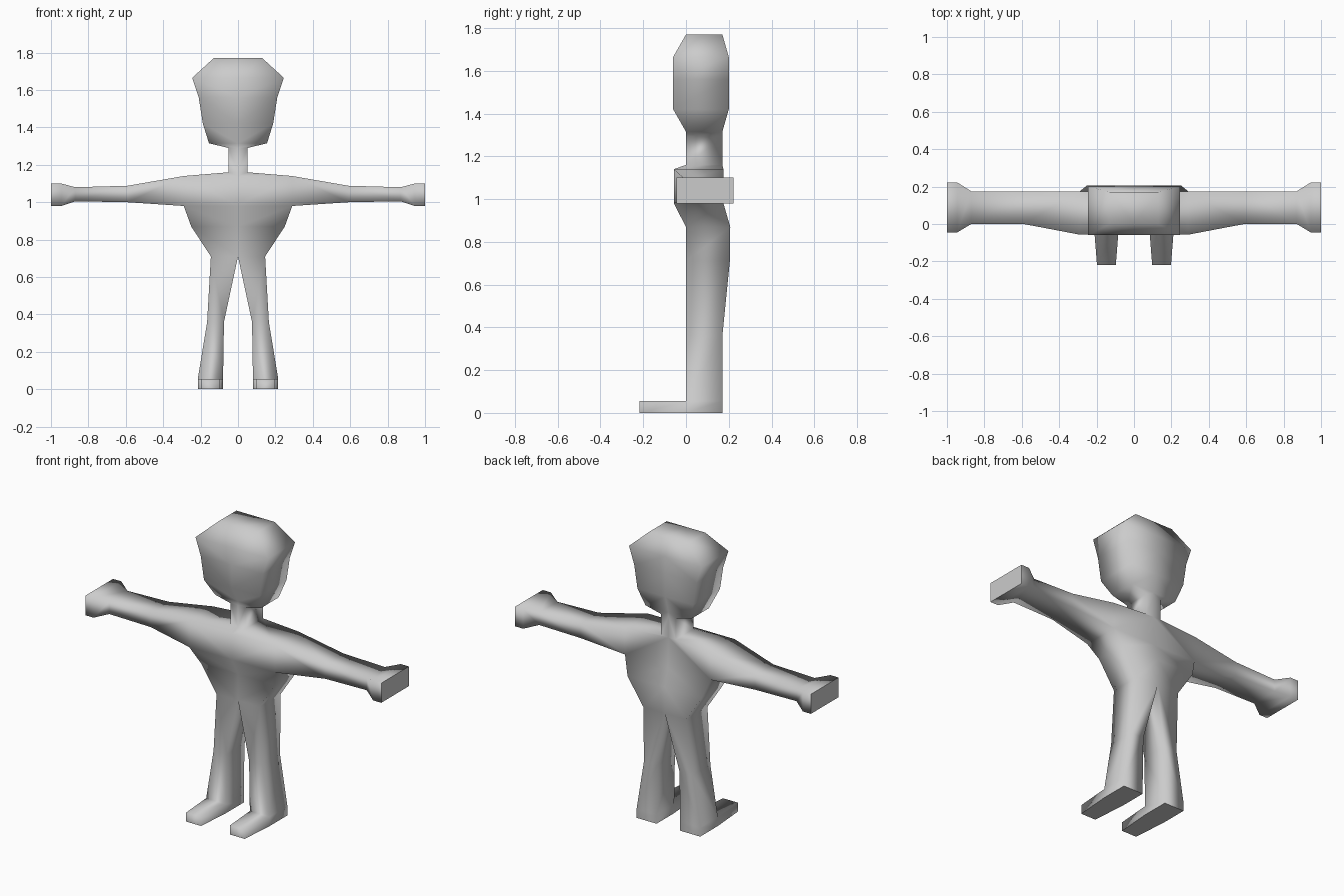
import bpy, bmesh

if "Cube" in bpy.data.objects:
    bpy.data.objects.remove(bpy.data.objects["Cube"])

bm = bmesh.new()


def face(*pts, smooth=True):
    f = bm.faces.new([bm.verts.new(p) for p in pts])
    f.smooth = smooth


def rect_z(z, x0, x1, y0, y1):
    return [(x0, y0, z), (x1, y0, z), (x1, y1, z), (x0, y1, z)]


def rect_x(x, y0, y1, z0, z1):
    return [(x, y0, z0), (x, y1, z0), (x, y1, z1), (x, y0, z1)]


def rect_y(y, x0, x1, z0, z1):
    return [(x0, y, z0), (x0, y, z1), (x1, y, z1), (x1, y, z0)]


def loft(rings, sides=(0, 1, 2, 3)):
    """Join four-cornered rings; sides picks which walls are made."""
    for a, b in zip(rings, rings[1:]):
        for i in sides:
            j = (i + 1) % 4
            face(a[i], a[j], b[j], b[i])


# Only the +x half is made; the mirror modifier adds the other.
OPEN = (0, 1, 2)  # front, outer side, back

# Leg, with the front of its lowest band left open for the foot
ankle = [rect_z(0, .08, .215, 0, .17), rect_z(.055, .08, .215, 0, .17)]
loft(ankle, (1, 2, 3))
loft([ankle[1],
      rect_z(.36, .075, .165, 0, .17),
      rect_z(.71, 0, .145, 0, .205)])
face(*ankle[0], smooth=False)

# Foot
toe = rect_y(-.218, .097, .198, 0, .055)
heel = rect_y(0, .08, .215, 0, .055)
loft([heel, toe], (0, 1, 2))
face(heel[0], heel[3], toe[3], toe[0], smooth=False)
face(*toe)

# Torso
loft([rect_z(.71, 0, .145, 0, .205),
      rect_z(.87, 0, .25, 0, .207),
      rect_z(.98, 0, .29, -.057, .175)], OPEN)

# Chest, back and shoulders around the neck opening
W, F, B, T = .29, -.057, .175, 1.14
neck_f, neck_b = (.05, 0, 1.16), (.05, .17, 1.16)
face((0, F, .98), (W, F, .98), (W, F, T), (0, F, T))
face((0, F, T), (W, F, T), neck_f, (0, 0, 1.16))
face((W, F, T), (W, B, T), neck_b, neck_f)
face((0, B, .98), (W, B, .98), (W, B, T), neck_b, (0, .17, 1.16))

# Arm and hand
arm = [rect_x(W, F, B, .98, T),
       rect_x(.59, 0, .175, 1.0, 1.088),
       rect_x(.87, 0, .175, 1.005, 1.08),
       rect_x(.945, -.045, .222, .98, 1.1),
       rect_x(1.0, -.045, .222, .98, 1.1)]
loft(arm)
face(*arm[-1], smooth=False)

# Neck and head
head = [rect_z(1.16, 0, .05, 0, .17),
        rect_z(1.29, 0, .05, 0, .17),
        rect_z(1.315, 0, .155, 0, .17),
        rect_z(1.42, 0, .188, -.06, .2),
        rect_z(1.56, 0, .21, -.06, .2),
        rect_z(1.665, 0, .245, -.06, .2),
        rect_z(1.77, 0, .13, 0, .17)]
loft(head, OPEN)
face(*head[-1])

bmesh.ops.remove_doubles(bm, verts=bm.verts, dist=.0005)
bmesh.ops.recalc_face_normals(bm, faces=bm.faces)

mesh = bpy.data.meshes.new("body")
bm.to_mesh(mesh)
bm.free()
body = bpy.data.objects.new("body", mesh)
bpy.context.collection.objects.link(body)

grey = bpy.data.materials.new("plain grey")
grey.diffuse_color = (.6, .6, .6, 1)
grey.use_nodes = True
grey.node_tree.nodes["Principled BSDF"].inputs["Base Color"].default_value = grey.diffuse_color
mesh.materials.append(grey)

mirror = body.modifiers.new("mirror", 'MIRROR')
mirror.use_clip = True
mirror.merge_threshold = .001
